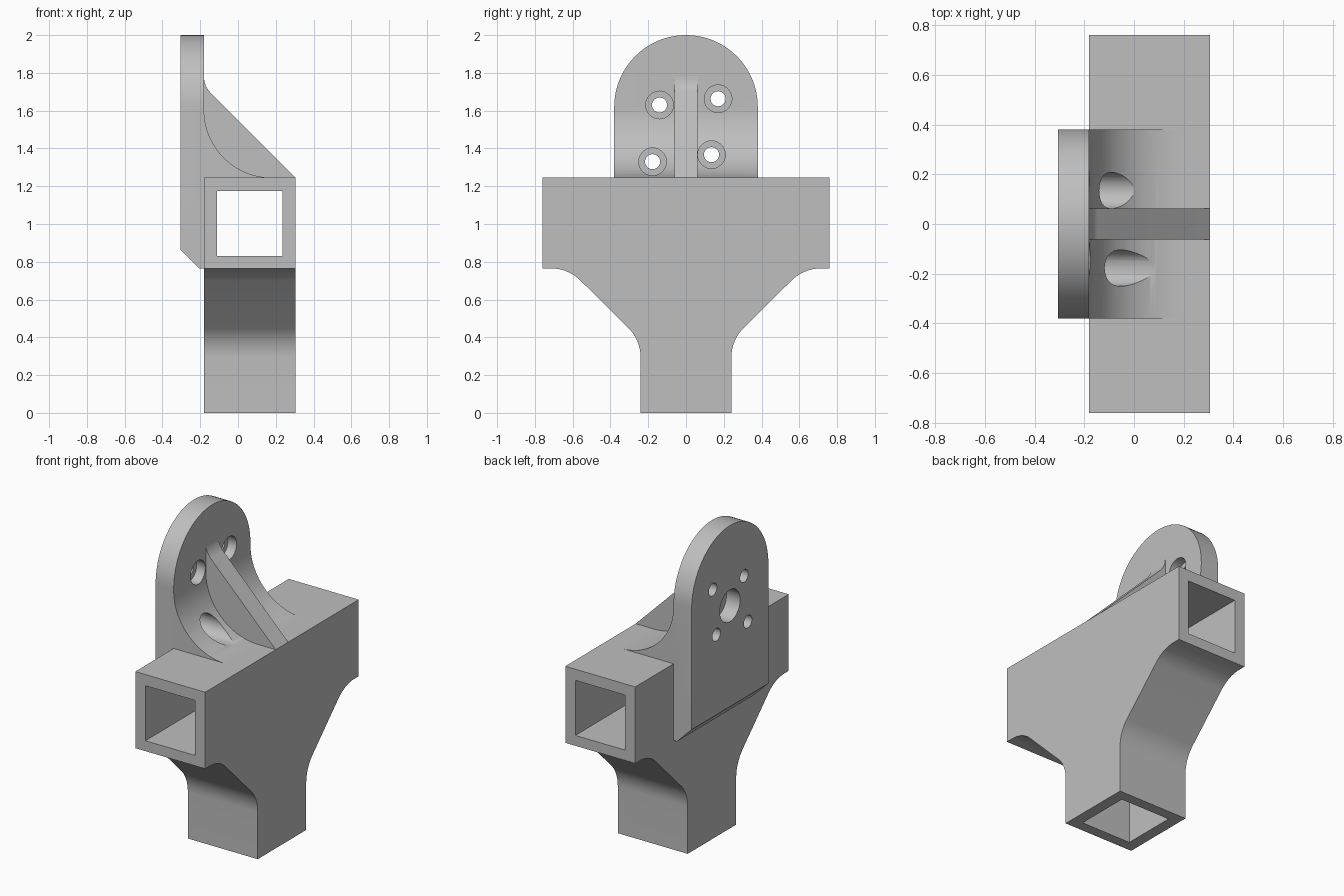
import bpy
import bmesh
from math import sin, cos, radians
from mathutils import Vector

if "Cube" in bpy.data.objects:
    bpy.data.objects.remove(bpy.data.objects["Cube"], do_unlink=True)

grey = bpy.data.materials.new("plain grey")
grey.use_nodes = True
COLOUR = (0.52, 0.52, 0.52, 1)
grey.diffuse_color = COLOUR
grey.node_tree.nodes["Principled BSDF"].inputs["Base Color"].default_value = COLOUR


def arc(cx, cy, r, start, end, steps=16):
    """Points on an arc, angles in degrees."""
    angles = [radians(start + (end - start) * i / steps) for i in range(steps + 1)]
    return [(cx + r * cos(a), cy + r * sin(a)) for a in angles]


def prism(name, profile, axis, low, high):
    """Extrude a closed profile along x (profile in y, z), y (x, z) or z (x, y)."""
    place = {"x": lambda a, b: (low, a, b),
             "y": lambda a, b: (a, low, b),
             "z": lambda a, b: (a, b, low)}[axis]
    step = Vector([(high - low) * (axis == k) for k in "xyz"])
    bm = bmesh.new()
    face = bm.faces.new([bm.verts.new(place(a, b)) for a, b in profile])
    result = bmesh.ops.extrude_face_region(bm, geom=[face])
    verts = [g for g in result["geom"] if isinstance(g, bmesh.types.BMVert)]
    bmesh.ops.translate(bm, verts=verts, vec=step)
    bmesh.ops.recalc_face_normals(bm, faces=bm.faces)
    mesh = bpy.data.meshes.new(name)
    bm.to_mesh(mesh)
    bm.free()
    obj = bpy.data.objects.new(name, mesh)
    bpy.context.collection.objects.link(obj)
    mesh.materials.append(grey)
    return obj


def box(a0, a1, b0, b1):
    return [(a0, b0), (a1, b0), (a1, b1), (a0, b1)]


def select_only(obj):
    bpy.ops.object.select_all(action="DESELECT")
    obj.select_set(True)
    bpy.context.view_layer.objects.active = obj


def combine(obj, tool, operation="DIFFERENCE"):
    """Apply a boolean and discard the tool."""
    mod = obj.modifiers.new("cut", "BOOLEAN")
    mod.object, mod.operation, mod.solver = tool, operation, "EXACT"
    select_only(obj)
    bpy.ops.object.modifier_apply(modifier=mod.name)
    bpy.data.objects.remove(tool, do_unlink=True)


def bore(obj, y, z, r, low, high):
    combine(obj, prism("bore", arc(y, z, r, 0, 345, 23) if r < 0.05
                       else arc(y, z, r, 0, 352.5, 47), "x", low, high))


BACK, FACE, FRONT = -0.305, -0.18, 0.305
BOTTOM, TOP = 0.765, 1.245

# Tee body: crossbar flowing into the stem through two bends on each side
R = 0.22
half = [(0.24, 0)]
half += arc(0.24 + R, 0.293, R, 180, 135, 10)
half += arc(0.714, BOTTOM - R, R, 135, 90, 10)
half += [(0.76, BOTTOM), (0.76, TOP)]
body = prism("tee_body", half + [(-y, z) for y, z in reversed(half)], "x", FACE, FRONT)

# Square sockets through the crossbar and up the stem
combine(body, prism("bar_socket", box(-0.11, 0.235, 0.83, 1.175), "y", -1, 1))
combine(body, prism("stem_socket", box(-0.11, 0.235, -0.173, 0.173), "z", -0.1, BOTTOM))

# Mounting plate: side profile with chamfered foot and large fillet, rounded top
side = [(BACK, 0.865), (-0.205, BOTTOM), (-0.17, BOTTOM), (-0.17, 1.21), (0.18, 1.21)]
side += arc(0.18, TOP + 0.36, 0.36, 270, 180, 24)
side += [(FACE, 2.1), (BACK, 2.1)]
plate = prism("mounting_plate", side, "y", -0.5, 0.5)
outline = [(-0.38, 0.5), (0.38, 0.5)] + arc(0, 1.62, 0.38, 0, 180, 48)
combine(plate, prism("outline", outline, "x", -0.6, 0.6), "INTERSECT")

# Four counterbored screw holes and a blind centre recess on the back
for y, z in [(-0.14, 1.63), (0.17, 1.663), (0.135, 1.367), (-0.177, 1.33)]:
    bore(plate, y, z, 0.04, -0.5, 0)
    bore(plate, y, z, 0.073, -0.24, 0.5)
bore(plate, 0, 1.497, 0.1, -0.5, -0.21)

# Diagonal stiffening rib, blended into the plate at its upper end
rib_side = [(-0.2, 1.23), (0.29, 1.23), (FRONT, TOP)]
rib_side += arc(FACE + 0.12, 1.78, 0.12, 225, 180, 8) + [(-0.2, 1.78)]
rib = prism("rib", rib_side, "y", -0.062, 0.062)

for part in (body, plate, rib):
    select_only(part)
    bpy.ops.object.shade_smooth_by_angle(angle=radians(30))
